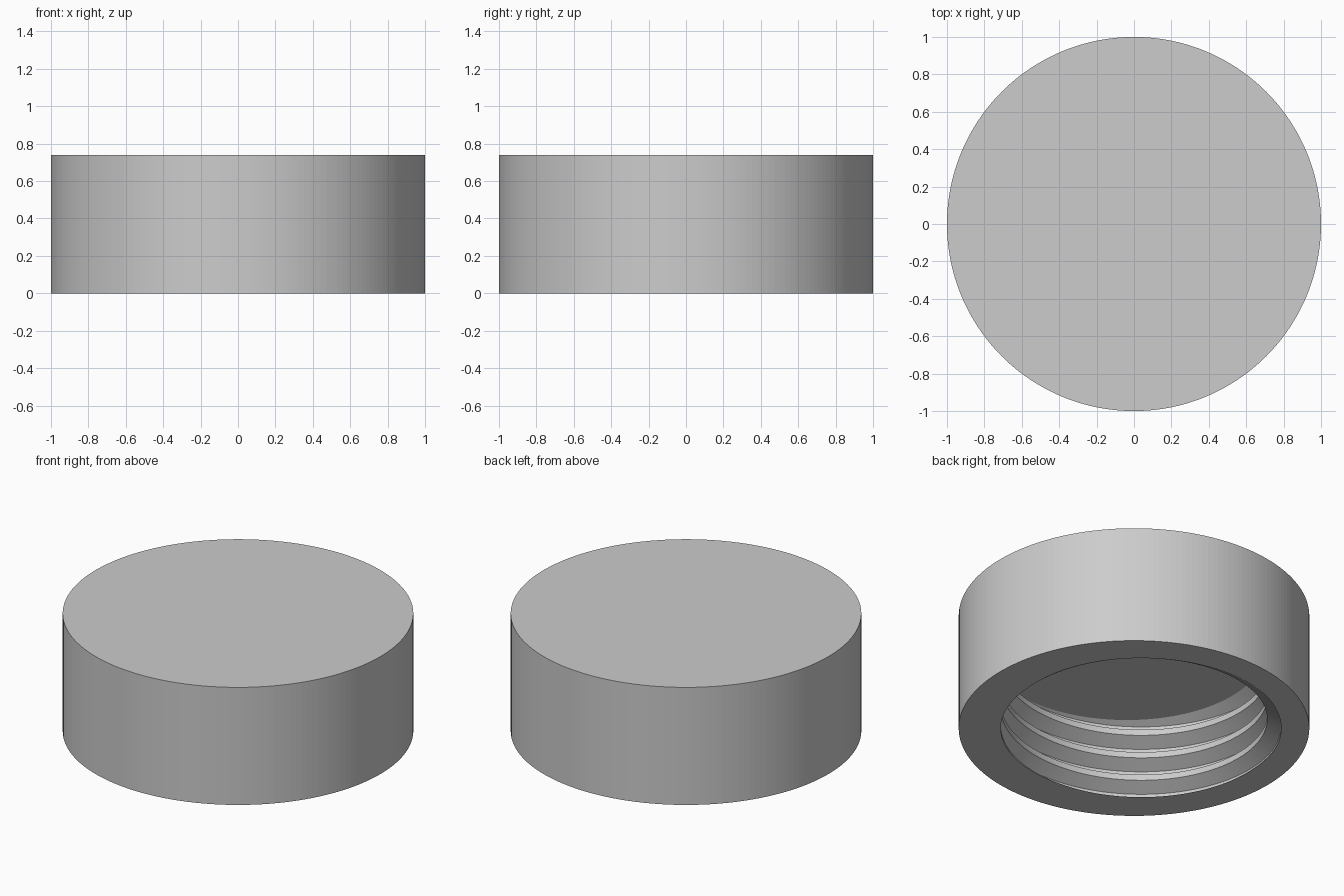
import bpy, bmesh, math

cube = bpy.data.objects.get("Cube")
if cube:
    bpy.data.objects.remove(cube, do_unlink=True)

RADIUS, HEIGHT, BORE_DEPTH = 1.0, 0.74, 0.517
PITCH, MINOR, MAJOR = 0.148, 0.76, 0.84
CREST_ANGLE = math.radians(-50)
SEGMENTS = 192

grey = bpy.data.materials.new("light_grey")
grey.use_nodes = True
colour = (0.604, 0.604, 0.604, 1)
grey.diffuse_color = colour
grey.node_tree.nodes["Principled BSDF"].inputs["Base Color"].default_value = colour

# One turn of a 60 degree thread: flat crest, flank, flat root, flank
TURN = [(-1 / 8, MINOR), (1 / 8, MINOR), (7 / 16, MAJOR), (9 / 16, MAJOR)]
profile = [(PITCH * (turn + z), r) for turn in range(-3, 7) for z, r in TURN]

bm = bmesh.new()

# Threaded bore wall: the profile swept one turn, rising by one pitch
columns = []
for i in range(SEGMENTS + 1):
    angle = math.tau * i / SEGMENTS
    lift = PITCH * (angle - CREST_ANGLE) / math.tau
    columns.append([bm.verts.new((r * math.cos(angle), r * math.sin(angle), z + lift))
                    for z, r in profile])
for a, b in zip(columns, columns[1:]):
    for j in range(len(profile) - 1):
        bm.faces.new((a[j], a[j + 1], b[j + 1], b[j]))
bmesh.ops.remove_doubles(bm, verts=bm.verts[:], dist=1e-5)

# Trim the thread at the mouth and at the ceiling
for z, direction in ((0, -1), (BORE_DEPTH, 1)):
    bmesh.ops.bisect_plane(bm, geom=bm.verts[:] + bm.edges[:] + bm.faces[:], dist=1e-6,
                           plane_co=(0, 0, z), plane_no=(0, 0, direction), clear_outer=True)
bmesh.ops.remove_doubles(bm, verts=bm.verts[:], dist=1e-5)

# Outer wall
rings = [bmesh.ops.create_circle(bm, segments=SEGMENTS, radius=RADIUS)["verts"] for _ in range(2)]
for v in rings[1]:
    v.co.z = HEIGHT
for i in range(SEGMENTS):
    j = (i + 1) % SEGMENTS
    bm.faces.new((rings[0][i], rings[0][j], rings[1][j], rings[1][i]))


def fill_level(z, normal):
    """Close the open edges that lie at one height."""
    edges = [e for e in bm.edges if e.is_boundary
             and all(abs(v.co.z - z) < 1e-4 for v in e.verts)]
    bmesh.ops.triangle_fill(bm, edges=edges, use_beauty=True, normal=(0, 0, normal))


# Mouth rim, bore ceiling and flat top
fill_level(0, -1)
fill_level(BORE_DEPTH, -1)
bm.faces.new(rings[1])
bmesh.ops.recalc_face_normals(bm, faces=bm.faces[:])

mesh = bpy.data.meshes.new("threaded_cap")
bm.to_mesh(mesh)
bm.free()
mesh.materials.append(grey)
cap = bpy.data.objects.new("threaded_cap", mesh)
bpy.context.collection.objects.link(cap)
